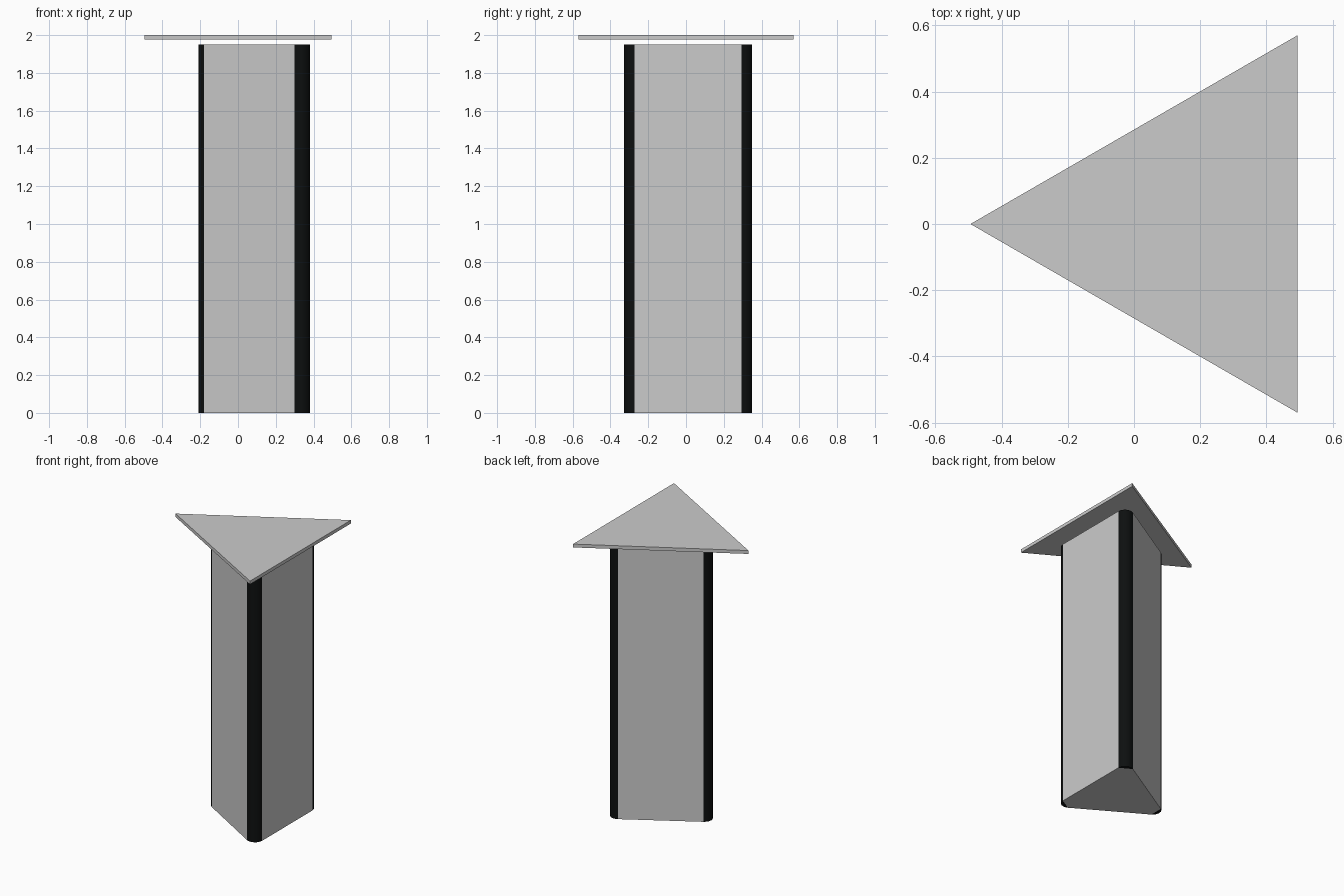
import bpy, bmesh
from math import sin, cos, radians

if "Cube" in bpy.data.objects:
    bpy.data.objects.remove(bpy.data.objects["Cube"])


def prism(name, outline, z0, z1, mat=None):
    """Extrude a counter-clockwise outline from z0 up to z1."""
    bm = bmesh.new()
    face = bm.faces.new([bm.verts.new((x, y, z0)) for x, y in outline])
    ext = bmesh.ops.extrude_face_region(bm, geom=[face], use_keep_orig=True)
    top = [v for v in ext["geom"] if isinstance(v, bmesh.types.BMVert)]
    bmesh.ops.translate(bm, verts=top, vec=(0, 0, z1 - z0))
    bmesh.ops.recalc_face_normals(bm, faces=bm.faces)
    me = bpy.data.meshes.new(name)
    bm.to_mesh(me)
    bm.free()
    ob = bpy.data.objects.new(name, me)
    bpy.context.collection.objects.link(ob)
    if mat:
        me.materials.append(mat)
    return ob


dark = bpy.data.materials.new("dark_trim")
dark.diffuse_color = (0.004, 0.005, 0.005, 1)
dark.use_nodes = True
dark.node_tree.nodes["Principled BSDF"].inputs["Base Color"].default_value = dark.diffuse_color

# Rounded corners of the three-sided column: centre, start angle of the arc
RADIUS, STEPS, TOP = 0.056, 6, 1.95
corners = {
    "left_corner_trim": ((-0.152, 0.011), 120),
    "front_corner_trim": ((0.326, -0.273), 240),
    "back_corner_trim": ((0.326, 0.295), 0),
}

# Corner trims, and the flat points where they meet the panels
body_outline = []
for name, ((cx, cy), start) in corners.items():
    arc = []
    for i in range(STEPS + 1):
        a = radians(start + 120 * i / STEPS)
        arc.append((cx + RADIUS * cos(a), cy + RADIUS * sin(a)))
    body_outline += [arc[0], arc[-1]]
    trim = prism(name, arc, 0, TOP, dark)
    bpy.context.view_layer.objects.active = trim
    trim.select_set(True)
    bpy.ops.object.shade_smooth_by_angle(angle=radians(35))
    trim.select_set(False)

# Column body with three flat panels
prism("column_body", body_outline, 0, TOP)

# Triangular roof plate floating just above the column
prism("roof_plate", [(-0.494, 0), (0.494, -0.57), (0.494, 0.57)], 1.976, 2.0)
